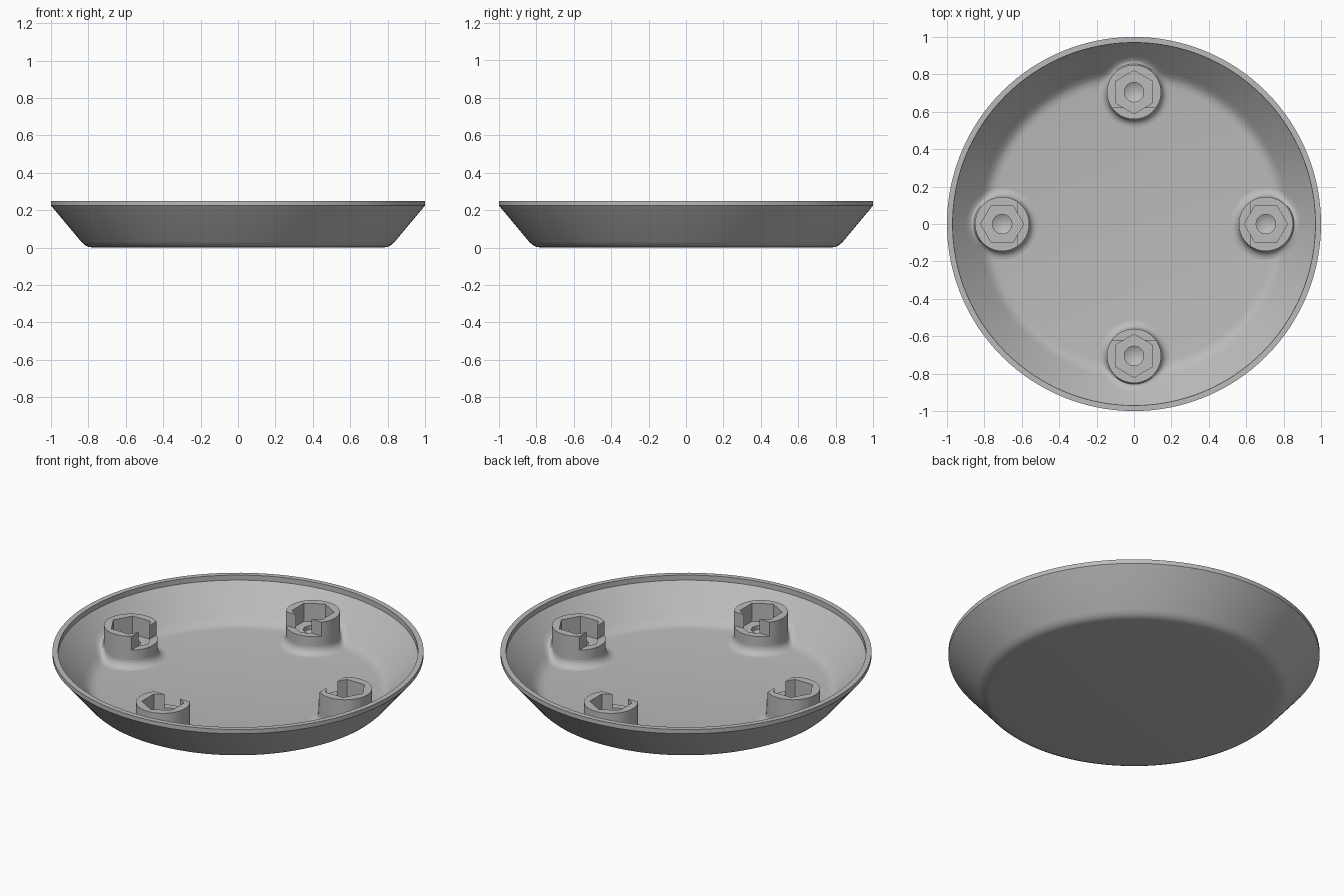
import bpy, bmesh, math
from mathutils import Matrix, Vector

cube = bpy.data.objects.get("Cube")
if cube:
    bpy.data.objects.remove(cube, do_unlink=True)

mat = bpy.data.materials.new("light grey plastic")
mat.use_nodes = True
GREY = (0.5, 0.5, 0.5, 1)
mat.diffuse_color = GREY
mat.node_tree.nodes["Principled BSDF"].inputs["Base Color"].default_value = GREY

OUTER = [(0.775, 0), (0.80, 0.004), (0.82, 0.014), (0.838, 0.031), (1, 0.225), (1, 0.25)]
INNER = [(0.755, 0.03), (0.782, 0.034), (0.806, 0.046), (0.83, 0.07), (0.97, 0.22)]
BOSS_R, BOSS_TOP, BOSS_POS, FILLET = 0.145, 0.217, 0.705, 0.045


def make(name, bm, smooth=True):
    bmesh.ops.recalc_face_normals(bm, faces=bm.faces)
    mesh = bpy.data.meshes.new(name)
    bm.to_mesh(mesh)
    bm.free()
    mesh.materials.append(mat)
    ob = bpy.data.objects.new(name, mesh)
    bpy.context.collection.objects.link(ob)
    if smooth:
        shade(ob)
    return ob


def shade(ob):
    bpy.ops.object.select_all(action='DESELECT')
    ob.select_set(True)
    bpy.context.view_layer.objects.active = ob
    bpy.ops.object.shade_smooth_by_angle(angle=math.radians(32))


def lathe(profile, steps):
    """Revolve (radius, z) points; the ends must lie on the axis."""
    bm = bmesh.new()
    vs = [bm.verts.new((r, 0, z)) for r, z in profile]
    edges = [bm.edges.new(p) for p in zip(vs, vs[1:])]
    bmesh.ops.spin(bm, geom=vs + edges, axis=(0, 0, 1), cent=(0, 0, 0),
                   angle=math.tau, steps=steps, use_duplicate=False)
    bmesh.ops.remove_doubles(bm, verts=bm.verts, dist=0.0001)
    return bm


def floor_height(x, y):
    """Height of the inner dish surface."""
    r = math.hypot(x, y)
    if r <= INNER[0][0]:
        return INNER[0][1]
    for (r0, z0), (r1, z1) in zip(INNER, INNER[1:]):
        if r <= r1:
            return z0 + (z1 - z0) * (r - r0) / (r1 - r0)
    return INNER[-1][1]


def cut(ob, cutter):
    cutter.hide_render = True
    mod = ob.modifiers.new("cut", 'BOOLEAN')
    mod.operation, mod.solver, mod.object = 'DIFFERENCE', 'EXACT', cutter
    bpy.context.view_layer.objects.active = ob
    bpy.ops.object.modifier_apply(modifier=mod.name)
    bpy.data.objects.remove(cutter, do_unlink=True)


# Dish: sloped wall, rounded foot, flat rim with a short upright inner lip
rim = [(0.97, 0.25)]
make("dish", lathe([(0, 0)] + OUTER + rim + INNER[::-1] + [(0, 0.03)], 128))

# Boss on the +x side; its underside follows the dish
bm = bmesh.new()
bmesh.ops.create_cone(bm, cap_ends=True, segments=64, radius1=BOSS_R, radius2=BOSS_R,
                      depth=1, matrix=Matrix.Translation((BOSS_POS, 0, BOSS_TOP - 0.5)))
base = [f for f in bm.faces if f.normal.z < -0.9]
bmesh.ops.poke(bm, faces=base)
for v in bm.verts:
    if v.co.z < 0:
        v.co.z = floor_height(v.co.x, v.co.y) - 0.012
boss = make("boss_right", bm, False)

# Hexagonal nut pocket with a corner pointing at the dish centre
bm = bmesh.new()
bmesh.ops.create_cone(bm, cap_ends=True, segments=6, radius1=0.115, radius2=0.115, depth=0.2,
                      matrix=Matrix.Translation((BOSS_POS, 0, 0.21)) @ Matrix.Rotation(math.pi / 2, 4, 'Z'))
corner = max(bm.verts, key=lambda v: v.co.x)
if abs(corner.co.y) > 0.01:
    bmesh.ops.rotate(bm, verts=bm.verts, cent=(BOSS_POS, 0, 0),
                     matrix=Matrix.Rotation(math.pi / 6, 3, 'Z'))
cut(boss, make("pocket_cutter", bm, False))

# Lowered step on the side facing the centre
bm = bmesh.new()
bmesh.ops.create_cube(bm, size=0.4, matrix=Matrix.Translation((BOSS_POS - 0.086 - 0.2, 0, 0.335)))
cut(boss, make("step_cutter", bm, False))

# Blind drilled hole with a pointed end
bm = lathe([(0, 0.055), (0.052, 0.085), (0.052, 0.2), (0, 0.2)], 32)
bmesh.ops.translate(bm, verts=bm.verts, vec=(BOSS_POS, 0, 0))
cut(boss, make("hole_cutter", bm, False))
shade(boss)

# Curved blend between boss and dish
bm = bmesh.new()
SEG, RINGS = 64, 7
rings = []
for k in range(RINGS):
    t = math.pi / 2 * k / (RINGS - 1)
    r = BOSS_R + FILLET * (1 - math.cos(t))
    lift = FILLET * (1 - math.sin(t))
    ring = []
    for i in range(SEG):
        a = math.tau * i / SEG
        x, y = BOSS_POS + r * math.cos(a), r * math.sin(a)
        ring.append(bm.verts.new((x, y, floor_height(x, y) + lift + 0.0005)))
    rings.append(ring)
for lo, hi in zip(rings, rings[1:]):
    for i in range(SEG):
        j = (i + 1) % SEG
        bm.faces.new((lo[i], hi[i], hi[j], lo[j]))
blend = make("boss_blend_right", bm)
if sum(p.normal.z for p in blend.data.polygons) < 0:
    blend.data.flip_normals()

# Repeat the boss every quarter turn
for n, side in enumerate(("back", "left", "front"), 1):
    for src in (boss, blend):
        ob = src.copy()
        ob.name = src.name.replace("right", side)
        ob.rotation_euler.z = n * math.pi / 2
        bpy.context.collection.objects.link(ob)

# The +x side is the model's own left
for stem in ("boss", "boss_blend"):
    a, b = bpy.data.objects[stem + "_right"], bpy.data.objects[stem + "_left"]
    a.name = stem + "_swap"
    b.name = stem + "_right"
    a.name = stem + "_left"
